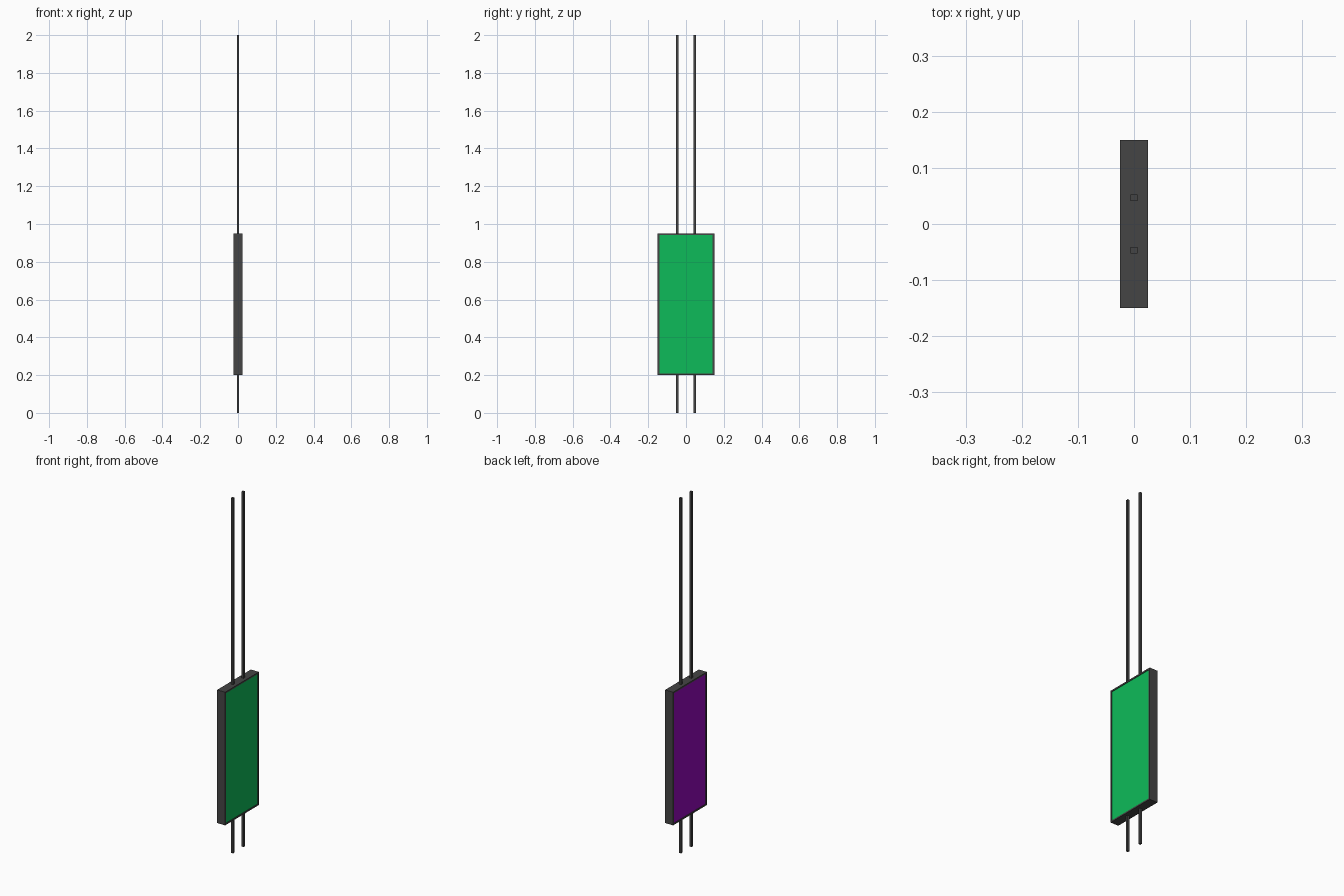
import bpy, bmesh

if "Cube" in bpy.data.objects:
    bpy.data.objects.remove(bpy.data.objects["Cube"])


def material(name, color):
    m = bpy.data.materials.new(name)
    m.diffuse_color = (*color, 1)
    m.use_nodes = True
    m.node_tree.nodes["Principled BSDF"].inputs["Base Color"].default_value = m.diffuse_color
    return m


dark = material("dark_grey", (0.06, 0.06, 0.06))
green = material("green", (0.004, 0.5, 0.1))
purple = material("purple", (0.3, 0.003, 0.5))


def box(name, size, center, mats):
    bm = bmesh.new()
    bmesh.ops.create_cube(bm, size=1)
    bmesh.ops.scale(bm, vec=size, verts=bm.verts)
    bmesh.ops.translate(bm, vec=center, verts=bm.verts)
    me = bpy.data.meshes.new(name)
    for m in mats:
        me.materials.append(m)
    # Coloured panels slightly recessed in the frame on both broad sides
    if len(mats) > 1:
        bm.normal_update()
        sides = [f for f in bm.faces if abs(f.normal.x) > 0.9]
        bmesh.ops.inset_individual(bm, faces=sides, thickness=0.012)
        bmesh.ops.inset_individual(bm, faces=sides, thickness=0.0, depth=-0.003)
        for f in sides:
            f.material_index = 1 if f.normal.x > 0 else 2
    bm.to_mesh(me)
    bm.free()
    ob = bpy.data.objects.new(name, me)
    bpy.context.collection.objects.link(ob)
    return ob


# Two-sided sign panel
box("sign_panel", (0.05, 0.3, 0.75), (0, 0, 0.575), [dark, green, purple])

# Pair of square support rods running the full height
for side, y in (("front", -0.047), ("back", 0.047)):
    box(f"{side}_rod", (0.012, 0.012, 2.0), (0, y, 1.0), [dark])
